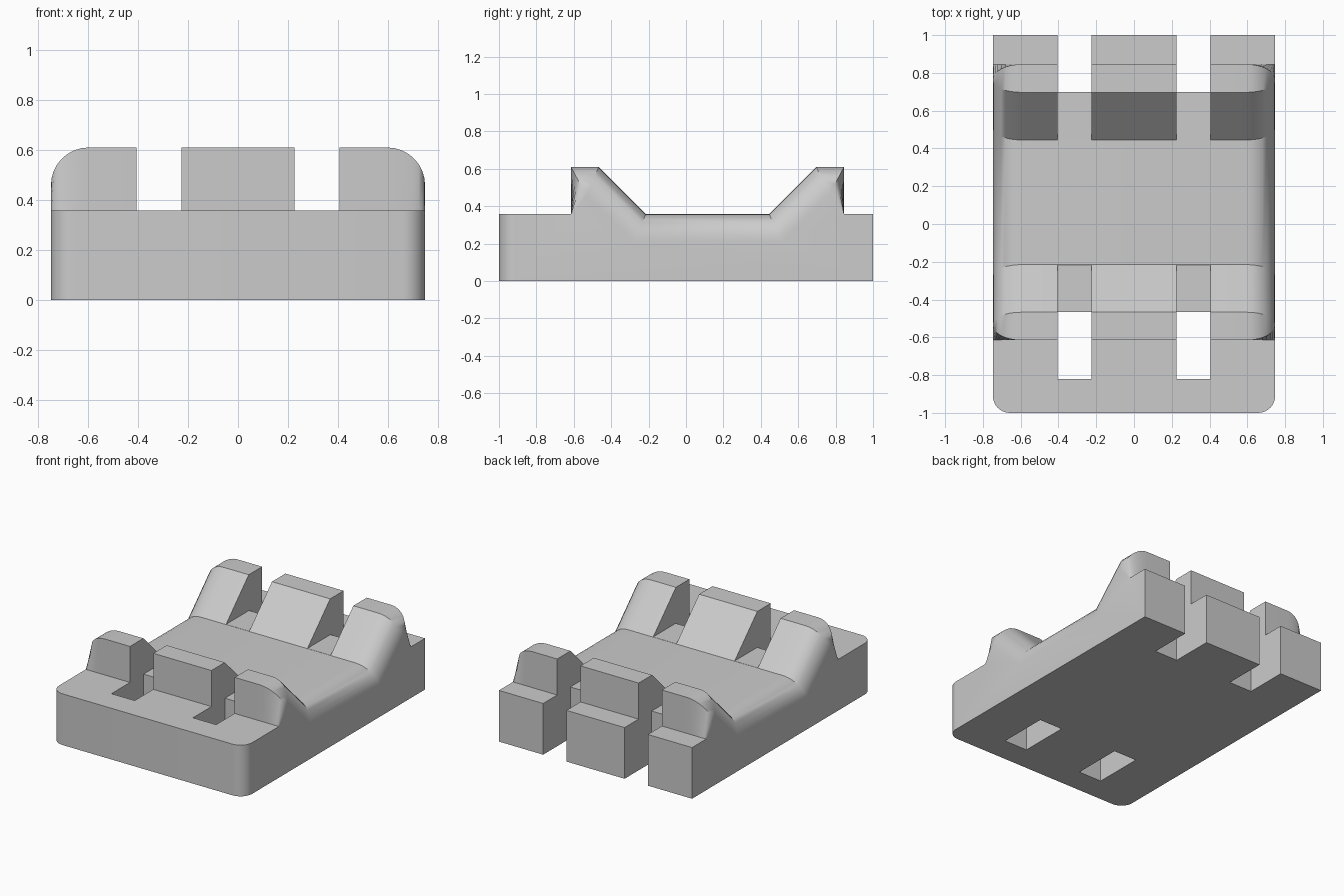
import bpy, bmesh
from math import sin, cos, pi
from mathutils import Vector

cube = bpy.data.objects.get("Cube")
if cube:
    bpy.data.objects.remove(cube, do_unlink=True)

W, LEDGE, TOP, R, SEG = 0.747, 0.358, 0.61, 0.15, 8

grey = bpy.data.materials.new("plain grey")
grey.use_nodes = True
grey.diffuse_color = (0.6, 0.6, 0.6, 1)
grey.node_tree.nodes["Principled BSDF"].inputs["Base Color"].default_value = (0.6, 0.6, 0.6, 1)

# Saddle profile: (y, z, inward y shift, inward z shift) at full rounding depth
MITRE = 0.414 * R
PROFILE = [
    (-0.615, LEDGE, 0, 0),
    (-0.615, TOP, 0.08, -R),
    (-0.467, TOP, -MITRE, -R),
    (-0.215, LEDGE, -MITRE, -R),
    (0.445, LEDGE, MITRE, -R),
    (0.697, TOP, MITRE, -R),
    (0.845, TOP, -0.08, -R),
    (0.845, LEDGE, 0, 0),
]


def section(bm, y, z, dy, dz):
    """One row of points across the body with rounded outer ends."""
    right = []
    for i in range(SEG + 1):
        t = i / SEG * pi / 2
        d = 1 - cos(t)
        right.append(Vector((W - R + R * sin(t), y + dy * d, z + dz * d)))
    left = [Vector((-p.x, p.y, p.z)) for p in reversed(right)]
    return [bm.verts.new(p) for p in left + right]


def box(name, lo, hi):
    bm = bmesh.new()
    bmesh.ops.create_cube(bm, size=1)
    for v in bm.verts:
        v.co = Vector([(a + b) / 2 + c * (b - a) for a, b, c in zip(lo, hi, v.co)])
    return finish(bm, name)


def finish(bm, name):
    bmesh.ops.recalc_face_normals(bm, faces=bm.faces[:])
    mesh = bpy.data.meshes.new(name)
    bm.to_mesh(mesh)
    bm.free()
    mesh.materials.append(grey)
    obj = bpy.data.objects.new(name, mesh)
    bpy.context.collection.objects.link(obj)
    return obj


# Saddle body: lofted rounded top, flat ledges, side walls and base
bm = bmesh.new()
rows = [section(bm, *p) for p in PROFILE]
for a, b in zip(rows, rows[1:]):
    for i in range(len(a) - 1):
        bm.faces.new((a[i], a[i + 1], b[i + 1], b[i]))
corner = {(sx, sy, z): bm.verts.new((sx * W, sy, z))
          for sx in (-1, 1) for sy in (-1, 1) for z in (0, LEDGE)}
for sy, row in ((-1, rows[0]), (1, rows[-1])):
    bm.faces.new(row + [corner[1, sy, LEDGE], corner[-1, sy, LEDGE]])
    bm.faces.new([corner[-1, sy, 0], corner[1, sy, 0],
                  corner[1, sy, LEDGE], corner[-1, sy, LEDGE]])
for sx, end in ((-1, 0), (1, -1)):
    bm.faces.new([corner[sx, -1, 0], corner[sx, -1, LEDGE]]
                 + [row[end] for row in rows]
                 + [corner[sx, 1, LEDGE], corner[sx, 1, 0]])
bm.faces.new([corner[-1, -1, 0], corner[1, -1, 0], corner[1, 1, 0], corner[-1, 1, 0]])

# Rounded upright corners at the front only
front_edges = [e for e in bm.edges
               if all(v.co.y < -0.99 for v in e.verts)
               and abs(e.verts[0].co.z - e.verts[1].co.z) > 0.1]
bmesh.ops.bevel(bm, geom=front_edges, offset=0.09, segments=8, profile=0.5, affect='EDGES')
body = finish(bm, "saddle_block")

# Paired slots: front through holes, open back notches, gaps in both ridges
cutters = []
for side, x0, x1 in (("left", 0.225, 0.405), ("right", -0.405, -0.225)):
    cutters.append(box(side + "_front_hole", (x0, -0.82, -1), (x1, -0.465, 1)))
    cutters.append(box(side + "_back_notch", (x0, 0.70, -1), (x1, 1.5, 1)))
    cutters.append(box(side + "_ridge_gap", (x0, -0.7, LEDGE + 0.001), (x1, 0.8, 1)))
for cutter in cutters:
    cutter.hide_render = True
    mod = body.modifiers.new(cutter.name, 'BOOLEAN')
    mod.operation = 'DIFFERENCE'
    mod.solver = 'EXACT'
    mod.object = cutter

bpy.ops.object.select_all(action='DESELECT')
body.select_set(True)
bpy.context.view_layer.objects.active = body
for mod in list(body.modifiers):
    bpy.ops.object.modifier_apply(modifier=mod.name)
for cutter in cutters:
    bpy.data.objects.remove(cutter, do_unlink=True)
bpy.ops.object.shade_smooth_by_angle(angle=0.6)
